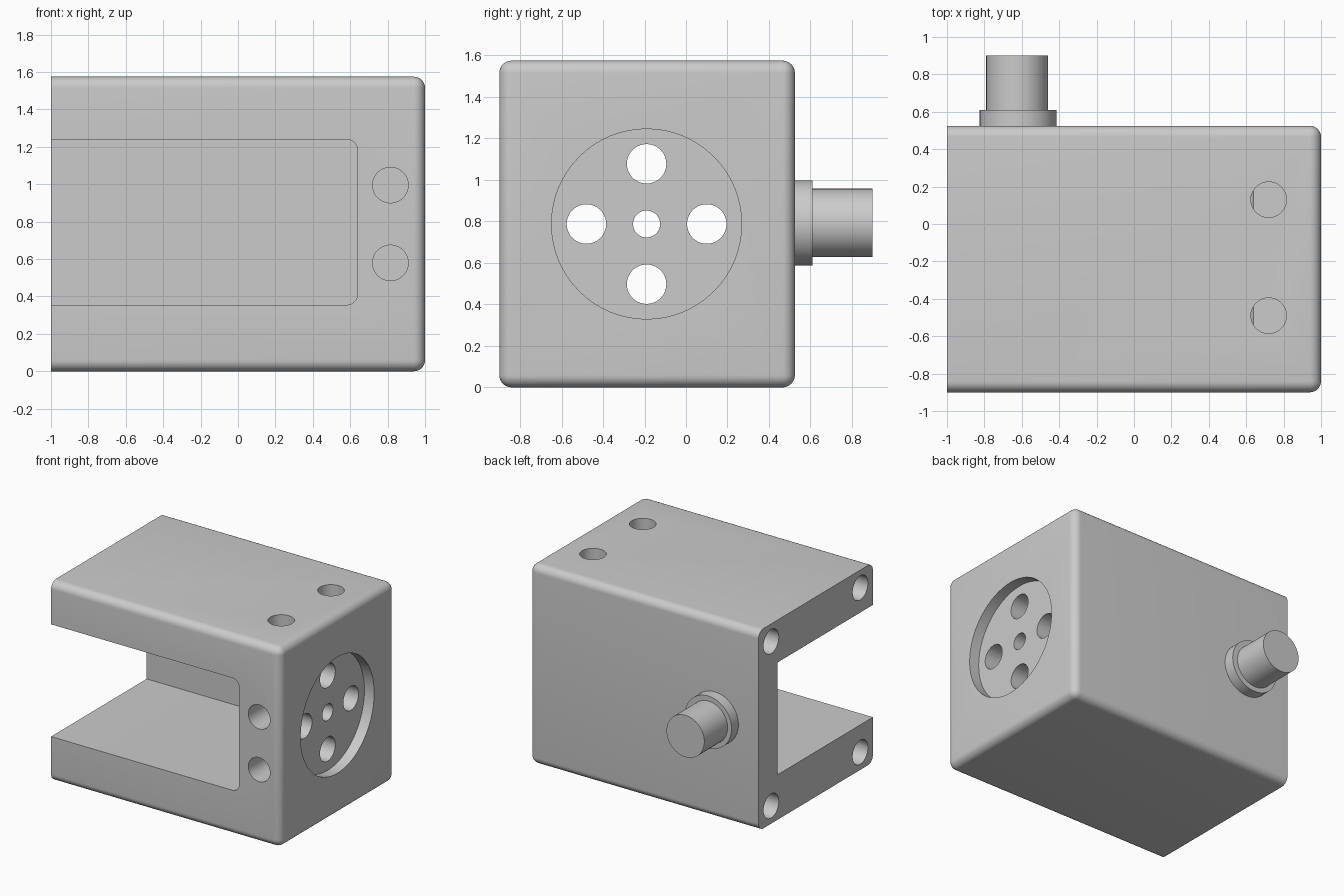
import bpy, bmesh, math
from mathutils import Vector

cube = bpy.data.objects.get("Cube")
if cube:
    bpy.data.objects.remove(cube, do_unlink=True)

grey = bpy.data.materials.new("light_grey")
grey.use_nodes = True
COLOR = (0.6, 0.6, 0.6, 1)
grey.diffuse_color = COLOR
grey.node_tree.nodes["Principled BSDF"].inputs["Base Color"].default_value = COLOR

MID_Y, MID_Z = -0.19, 0.7875


def finish(name, bm):
    bmesh.ops.recalc_face_normals(bm, faces=bm.faces)
    mesh = bpy.data.meshes.new(name)
    bm.to_mesh(mesh)
    bm.free()
    mesh.materials.append(grey)
    obj = bpy.data.objects.new(name, mesh)
    bpy.context.collection.objects.link(obj)
    return obj


def box(name, lo, hi, radius, edge_rule):
    """Box from corner to corner, rounding the edges chosen by the rule."""
    bm = bmesh.new()
    bmesh.ops.create_cube(bm, size=1)
    lo, hi = Vector(lo), Vector(hi)
    for v in bm.verts:
        v.co = (lo + hi) / 2 + v.co * (hi - lo)
    edges = [e for e in bm.edges if edge_rule(*[v.co for v in e.verts])]
    bmesh.ops.bevel(bm, geom=edges, offset=radius, segments=8,
                    profile=0.5, affect='EDGES')
    return finish(name, bm)


def cylinder(name, start, end, radius):
    """Cylinder between two points."""
    start, end = Vector(start), Vector(end)
    axis = end - start
    bm = bmesh.new()
    bmesh.ops.create_cone(bm, cap_ends=True, segments=64, radius1=radius,
                          radius2=radius, depth=axis.length)
    bm.transform(axis.to_track_quat('Z', 'Y').to_matrix().to_4x4())
    bmesh.ops.translate(bm, verts=bm.verts, vec=(start + end) / 2)
    return finish(name, bm)


def smooth(obj):
    bpy.ops.object.select_all(action='DESELECT')
    obj.select_set(True)
    bpy.context.view_layer.objects.active = obj
    bpy.ops.object.shade_smooth_by_angle(angle=math.radians(35))


# Housing: rounded everywhere but around its open end
housing = box("housing", (-1, -0.9, 0), (1, 0.525, 1.575), 0.06,
              lambda a, b: max(a.x, b.x) > 0)

# Pocket open to the front and the end, with rounded inner corners
cutters = [box("pocket_cutter", (-1.2, -1.1, 0.355), (0.64, 0.29, 1.24), 0.06,
               lambda a, b: min(a.x, b.x) > 0 and abs(a.y - b.y) > 0.1)]

# Round recess with one small and four large through holes
cutters.append(cylinder("recess_cutter", (0.915, MID_Y, MID_Z),
                        (1.2, MID_Y, MID_Z), 0.458))
for dy, dz, r in ((0, 0, 0.065), (0.29, 0, 0.095), (-0.29, 0, 0.095),
                  (0, 0.29, 0.095), (0, -0.29, 0.095)):
    y, z = MID_Y + dy, MID_Z + dz
    cutters.append(cylinder("through_hole_cutter", (0.5, y, z), (1.1, y, z), r))

# Blind screw holes in the front, the top and the open end
for s in (-1, 1):
    z = MID_Z + s * 0.208
    cutters.append(cylinder("front_hole_cutter", (0.815, -1.1, z), (0.815, -0.5, z), 0.095))
    y = -0.18 + s * 0.31
    cutters.append(cylinder("top_hole_cutter", (0.72, y, 1.175), (0.72, y, 1.8), 0.095))
    for t in (-1, 1):
        y, z = -0.1875 + s * 0.555, MID_Z + t * 0.648
        cutters.append(cylinder("end_hole_cutter", (-1.2, y, z), (-0.6, y, z), 0.095))

bpy.ops.object.select_all(action='DESELECT')
bpy.context.view_layer.objects.active = housing
housing.select_set(True)
for cutter in cutters:
    cutter.hide_render = True
    mod = housing.modifiers.new("cut", 'BOOLEAN')
    mod.operation = 'DIFFERENCE'
    mod.solver = 'EXACT'
    mod.object = cutter
    bpy.ops.object.modifier_apply(modifier=mod.name)
    bpy.data.objects.remove(cutter, do_unlink=True)
smooth(housing)

# Stepped spindle on the back
smooth(cylinder("spindle_collar", (-0.62, 0.5, MID_Z + 0.005), (-0.62, 0.61, MID_Z + 0.005), 0.205))
smooth(cylinder("spindle_shaft", (-0.625, 0.5, MID_Z + 0.005), (-0.625, 0.9, MID_Z + 0.005), 0.165))
